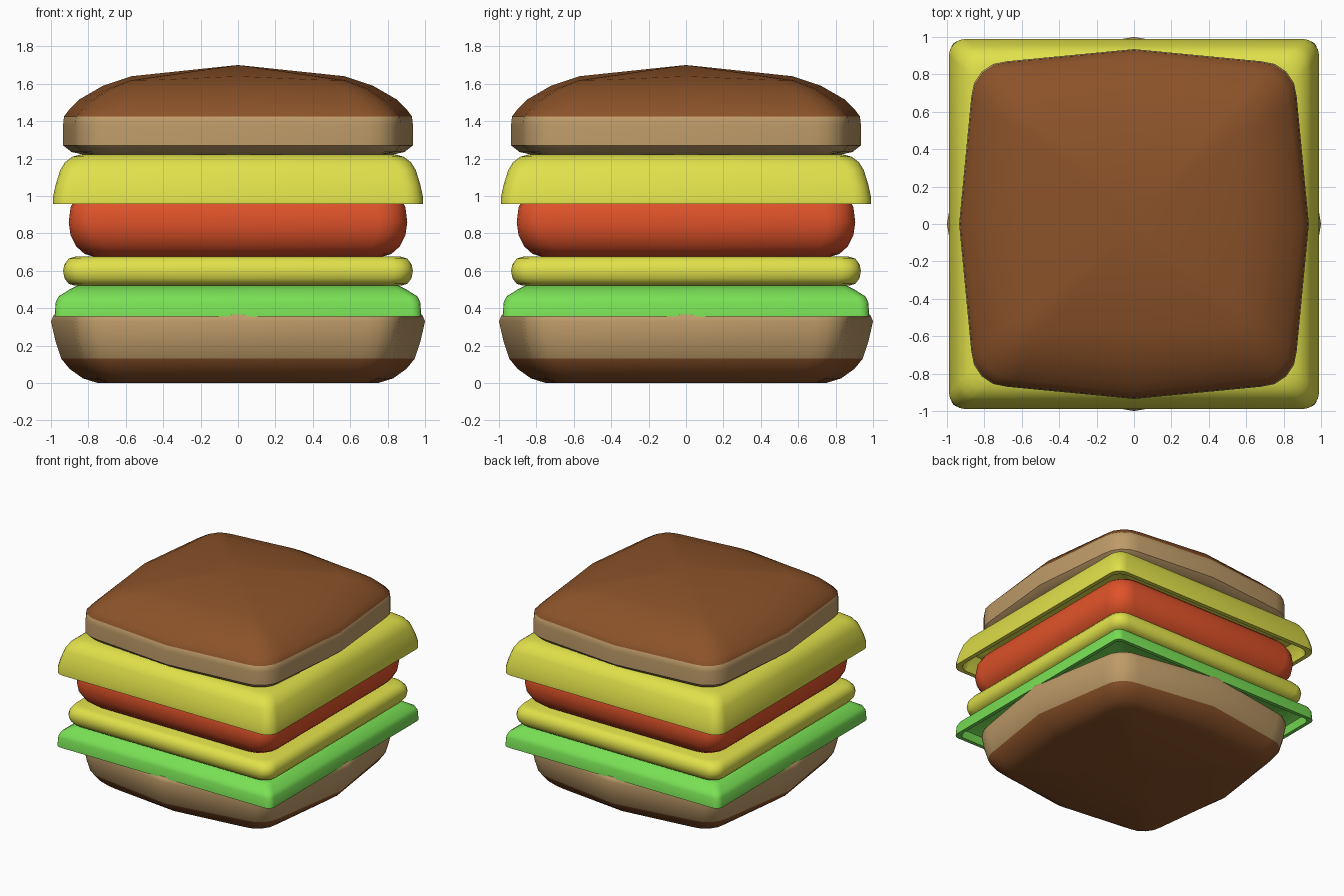
import bpy, bmesh, math

if "Cube" in bpy.data.objects:
    bpy.data.objects.remove(bpy.data.objects["Cube"])


def material(name, rgb):
    m = bpy.data.materials.new(name)
    m.diffuse_color = (*rgb, 1)
    m.use_nodes = True
    m.node_tree.nodes["Principled BSDF"].inputs["Base Color"].default_value = m.diffuse_color
    return m


CRUST = material("crust", (0.26, 0.085, 0.022))
CRUMB = material("crumb", (0.52, 0.33, 0.14))
YELLOW = material("yellow", (0.75, 0.75, 0.07))
RED = material("red", (0.74, 0.085, 0.022))
GREEN = material("green", (0.19, 0.75, 0.09))


def ring(bm, mid, edge, radius, z_mid, z_corner):
    """Rounded square whose side midpoints may bulge outwards."""
    verts = []
    for q in range(4):
        ca, sa = round(math.cos(q * math.pi / 2)), round(math.sin(q * math.pi / 2))
        pts = [(mid, 0, z_mid)]
        for i in range(5):
            t = i * math.pi / 8
            k = edge - radius
            pts.append((k + radius * math.cos(t), k + radius * math.sin(t), z_corner))
        verts += [bm.verts.new((x * ca - y * sa, x * sa + y * ca, z)) for x, y, z in pts]
    return verts


def loft(name, rings, start_z, end_z, mats, split_z=None):
    """Skin the rings and close both ends with a fan to a centre point."""
    bm = bmesh.new()
    loops = [ring(bm, *r) for r in rings]
    n = len(loops[0])
    for a, b in zip(loops, loops[1:]):
        for i in range(n):
            bm.faces.new((a[i], a[(i + 1) % n], b[(i + 1) % n], b[i]))
    for loop, z in ((loops[0], start_z), (loops[-1], end_z)):
        c = bm.verts.new((0, 0, z))
        for i in range(n):
            bm.faces.new((loop[i], loop[(i + 1) % n], c))
    bmesh.ops.recalc_face_normals(bm, faces=bm.faces)
    if split_z is not None:
        for f in bm.faces:
            f.material_index = int(f.calc_center_median().z > split_z)
    me = bpy.data.meshes.new(name)
    bm.to_mesh(me)
    bm.free()
    for m in mats:
        me.materials.append(m)
    ob = bpy.data.objects.new(name, me)
    bpy.context.collection.objects.link(ob)
    return ob


def slab(name, profile, radius, mat):
    """Layer with straight sides; profile is (half width, z) pairs."""
    rings = [(w, w, radius, z, z) for w, z in profile]
    return loft(name, rings, profile[0][1], profile[-1][1], [mat])


# Bottom bun: dark crust below, pale crumb above
loft("bottom_bun", [
    (0.75, 0.70, 0.16, 0.00, 0.00),
    (0.83, 0.76, 0.17, 0.025, 0.025),
    (0.90, 0.81, 0.18, 0.075, 0.075),
    (0.945, 0.845, 0.19, 0.13, 0.13),
    (0.975, 0.865, 0.19, 0.22, 0.22),
    (1.00, 0.88, 0.19, 0.33, 0.33),
    (0.985, 0.87, 0.19, 0.365, 0.365),
    (0.90, 0.82, 0.17, 0.40, 0.40),
], 0.0, 0.42, [CRUST, CRUMB], 0.13)

# Lettuce: thin sheet draped over the bun, open underneath
slab("lettuce", [(0.86, 0.52), (0.90, 0.50), (0.96, 0.462), (0.975, 0.43),
                 (0.98, 0.355), (0.95, 0.355), (0.94, 0.42), (0.86, 0.46)],
     0.05, GREEN)

# Thin rounded cheese slice
slab("cheese_slice", [(0.87, 0.52), (0.905, 0.53), (0.928, 0.56), (0.935, 0.60),
                      (0.928, 0.635), (0.905, 0.665), (0.87, 0.675)],
     0.10, YELLOW)

# Thick patty, its top tucked into the upper sheet
slab("patty", [(0.77, 0.675), (0.82, 0.69), (0.865, 0.73), (0.895, 0.79),
               (0.905, 0.86), (0.895, 0.94), (0.865, 1.00), (0.82, 1.04), (0.77, 1.06)],
     0.15, RED)

# Upper sheet draped over the patty, open underneath
slab("upper_sheet", [(0.84, 1.222), (0.885, 1.21), (0.925, 1.18), (0.95, 1.14),
                     (0.975, 1.06), (0.99, 0.99), (0.99, 0.957), (0.955, 0.957),
                     (0.94, 1.03), (0.90, 1.08)],
     0.09, YELLOW)

# Top bun: domed crust over pale crumb
loft("top_bun", [
    (0.82, 0.77, 0.15, 1.22, 1.22),
    (0.89, 0.835, 0.17, 1.235, 1.235),
    (0.935, 0.87, 0.19, 1.27, 1.27),
    (0.935, 0.87, 0.19, 1.38, 1.38),
    (0.93, 0.865, 0.19, 1.425, 1.425),
    (0.90, 0.83, 0.19, 1.465, 1.465),
    (0.85, 0.785, 0.18, 1.515, 1.51),
    (0.72, 0.69, 0.15, 1.59, 1.575),
    (0.57, 0.57, 0.12, 1.64, 1.62),
], 1.22, 1.70, [CRUMB, CRUST], 1.425)

# Smooth shading with crisp rims
for ob in bpy.context.collection.objects:
    ob.select_set(True)
    bpy.context.view_layer.objects.active = ob
bpy.ops.object.shade_smooth_by_angle(angle=math.radians(45))
